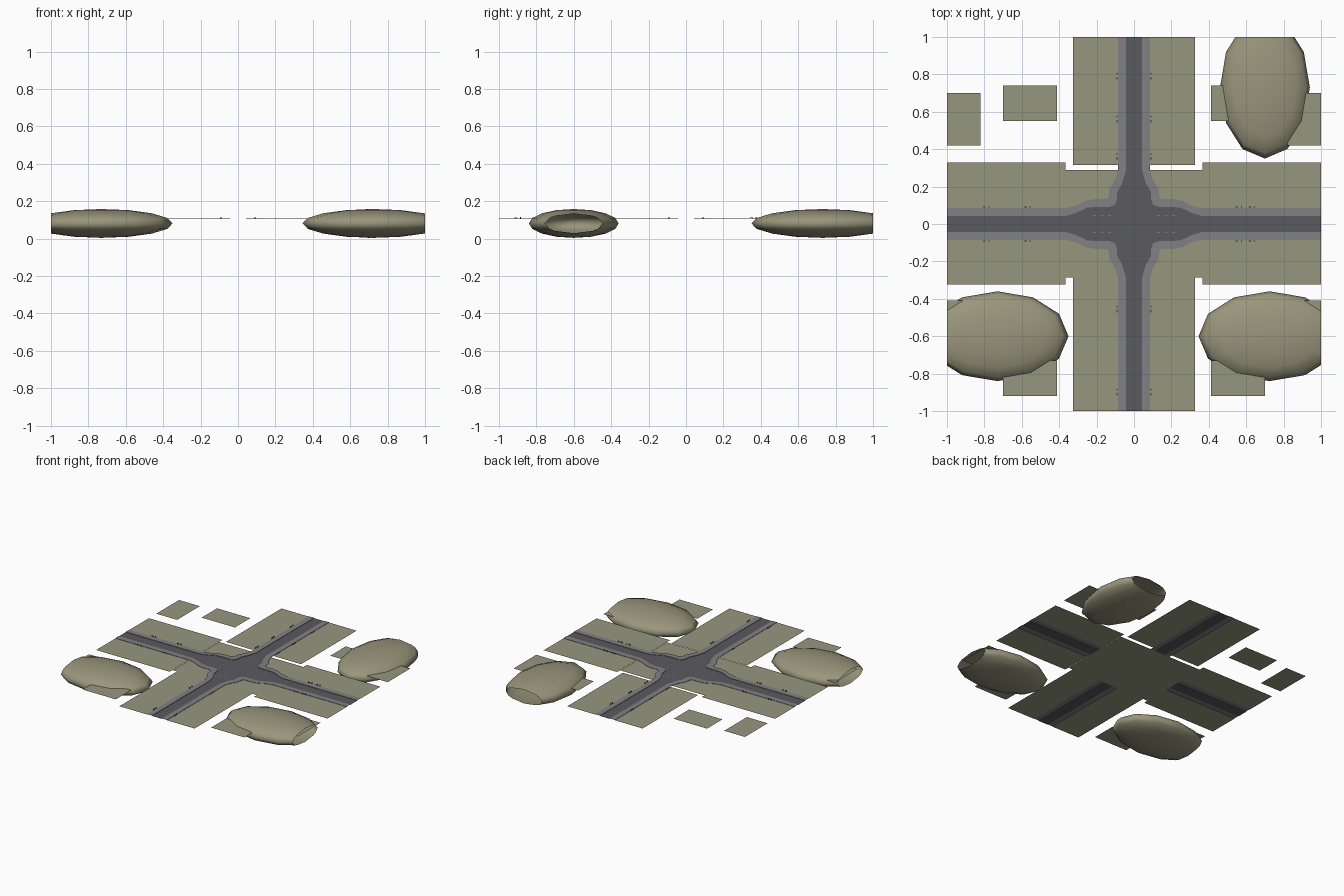
import bpy, bmesh, math
from mathutils import Matrix, Vector

if "Cube" in bpy.data.objects:
    bpy.data.objects.remove(bpy.data.objects["Cube"])

GRASS_Z, TILE_Z, ROAD_Z, WALK_Z = 0.1055, 0.1035, 0.105, 0.108


def material(name, rgb):
    m = bpy.data.materials.new(name)
    m.diffuse_color = (*rgb, 1)
    m.use_nodes = True
    m.node_tree.nodes["Principled BSDF"].inputs["Base Color"].default_value = m.diffuse_color
    return m


GRASS = material("grass", (0.30, 0.31, 0.21))
HILL = material("hill", (0.32, 0.30, 0.20))
ROAD = material("asphalt", (0.10, 0.10, 0.115))
WALK = material("paving", (0.22, 0.215, 0.225))
DARK = material("dark_metal", (0.04, 0.04, 0.045))
PAINT = material("lane_paint", (0.35, 0.35, 0.36))


def finish(name, bm, mat):
    me = bpy.data.meshes.new(name)
    bm.to_mesh(me)
    bm.free()
    me.materials.append(mat)
    ob = bpy.data.objects.new(name, me)
    bpy.context.collection.objects.link(ob)
    return ob


def flat(bm, pts, z):
    f = bm.faces.new([bm.verts.new((x, y, z)) for x, y in pts])
    f.normal_update()
    if f.normal.z < 0:
        f.normal_flip()


def rect(bm, x0, x1, y0, y1, z):
    flat(bm, [(x0, y0), (x1, y0), (x1, y1), (x0, y1)], z)


def box(bm, c, s):
    bmesh.ops.create_cube(bm, size=1, matrix=Matrix.Translation(c) @ Matrix.Diagonal((*s, 1)))


def strip(bm, inner, outer):
    # raised paving between two paths, with curb faces on both sides
    rows = [[bm.verts.new((x, y, z)) for x, y in path]
            for path, z in ((inner, ROAD_Z), (inner, WALK_Z), (outer, WALK_Z), (outer, GRASS_Z))]
    for a, b in zip(rows, rows[1:]):
        for i in range(len(a) - 1):
            bm.faces.new((a[i], a[i + 1], b[i + 1], b[i]))


# grass around the roads
bm = bmesh.new()
for s in (-1, 1):
    rect(bm, *sorted((0.085 * s, 0.325 * s)), 0.315, 1, GRASS_Z)
    rect(bm, *sorted((0.085 * s, 0.325 * s)), -1, -0.285, GRASS_Z)
    rect(bm, *sorted((0.365 * s, s)), 0.085, 0.328, GRASS_Z)
    rect(bm, *sorted((0.365 * s, s)), -0.323, -0.085, GRASS_Z)
finish("grass_verges", bm, GRASS)
bm = bmesh.new()
rect(bm, -0.365, 0.365, -0.285, 0.29, TILE_Z)
finish("junction_grass", bm, GRASS)

# detached lawn plots
bm = bmesh.new()
for s in (-1, 1):
    for a, b, c, d in ((0.82, 1, 0.42, 0.70), (0.412, 0.70, 0.55, 0.74),
                       (0.82, 1, -0.69, -0.41), (0.412, 0.70, -0.92, -0.73)):
        rect(bm, *sorted((a * s, b * s)), c, d, GRASS_Z)
finish("lawn_plots", bm, GRASS)

# flared junction road and its four kerbed corners
inner = [(.365, .043), (.32, .055), (.25, .087), (.2, .092), (.13, .092),
         (.102, .102), (.092, .13), (.09, .17), (.062, .22), (.043, .288)]
outer = [(.365, .085), (.31, .097), (.26, .124), (.21, .133), (.15, .133),
         (.137, .139), (.135, .15), (.13, .19), (.1, .24), (.085, .288)]
ring = []
walk = bmesh.new()
for sx, sy in ((1, 1), (-1, 1), (-1, -1), (1, -1)):
    q = [(x * sx, y * sy) for x, y in inner]
    ring += q if sx * sy > 0 else q[::-1]
    strip(walk, q, [(x * sx, y * sy) for x, y in outer])
road = bmesh.new()
flat(road, ring, ROAD_Z)

# straight road arms with pavements
for s in (-1, 1):
    rect(road, *sorted((0.365 * s, s)), -0.043, 0.043, ROAD_Z)
    rect(road, -0.043, 0.043, *sorted((0.288 * s, s)), ROAD_Z)
    for t in (-1, 1):
        strip(walk, [(0.365 * s, 0.043 * t), (s, 0.043 * t)], [(0.365 * s, 0.085 * t), (s, 0.085 * t)])
        strip(walk, [(0.043 * t, 0.288 * s), (0.043 * t, s)], [(0.085 * t, 0.288 * s), (0.085 * t, s)])
bmesh.ops.triangulate(road, faces=road.faces[:])
finish("road", road, ROAD)
bmesh.ops.recalc_face_normals(walk, faces=walk.faces[:])
for f in walk.faces:
    if f.normal.z < -0.5:
        f.normal_flip()
finish("pavement", walk, WALK)

# painted lane dashes near the junction
bm = bmesh.new()
for s in (-1, 1):
    for t in (-0.045, 0, 0.045):
        for d in (0.13, 0.17, 0.21):
            rect(bm, d * s - 0.008, d * s + 0.008, t - 0.001, t + 0.001, ROAD_Z + 0.0004)
    for d in (0.12, 0.16, 0.20):
        for t in (-0.035, 0, 0.035):
            rect(bm, t - 0.001, t + 0.001, d * s - 0.008, d * s + 0.008, ROAD_Z + 0.0004)
finish("lane_dashes", bm, PAINT)

# roadside benches, each with a small bin beside it
bm = bmesh.new()


def bench(x, y, along_x):
    def part(u, w, h, su, sw, sh):
        p, size = ((u, w), (su, sw)) if along_x else ((w, u), (sw, su))
        box(bm, Vector((x + p[0], y + p[1], h)), (*size, sh))
    part(0, 0, 0.112, 0.014, 0.006, 0.002)
    for u in (-0.005, 0.005):
        part(u, 0, 0.1085, 0.002, 0.005, 0.005)
    part(0.025, 0, 0.1105, 0.005, 0.005, 0.009)


for s in (-1, 1):
    for y in (0.78, 0.55, 0.35, -0.465, -0.91):
        bench(0.09 * s, y, False)
    for x in (-0.80, -0.58, 0.55, 0.62):
        bench(x, 0.09 * s, True)
finish("street_benches", bm, DARK)

# rounded hills cut open at the edge of the scene
for name, c, r in (("hill_front_left", (-0.73, -0.6), (0.38, 0.24)),
                   ("hill_front_right", (0.725, -0.6), (0.38, 0.24)),
                   ("hill_back_right", (0.70, 0.73), (0.24, 0.38))):
    bm = bmesh.new()
    bmesh.ops.create_uvsphere(bm, u_segments=12, v_segments=8, radius=1,
                              matrix=Matrix.Translation((*c, 0.081)) @ Matrix.Diagonal((*r, 0.077, 1)))
    for n in ((1, 0, 0), (-1, 0, 0), (0, 1, 0)):
        bmesh.ops.bisect_plane(bm, geom=bm.verts[:] + bm.edges[:] + bm.faces[:],
                               plane_co=n, plane_no=n, clear_outer=True)
    for f in bm.faces:
        f.smooth = True
    finish(name, bm, HILL)
